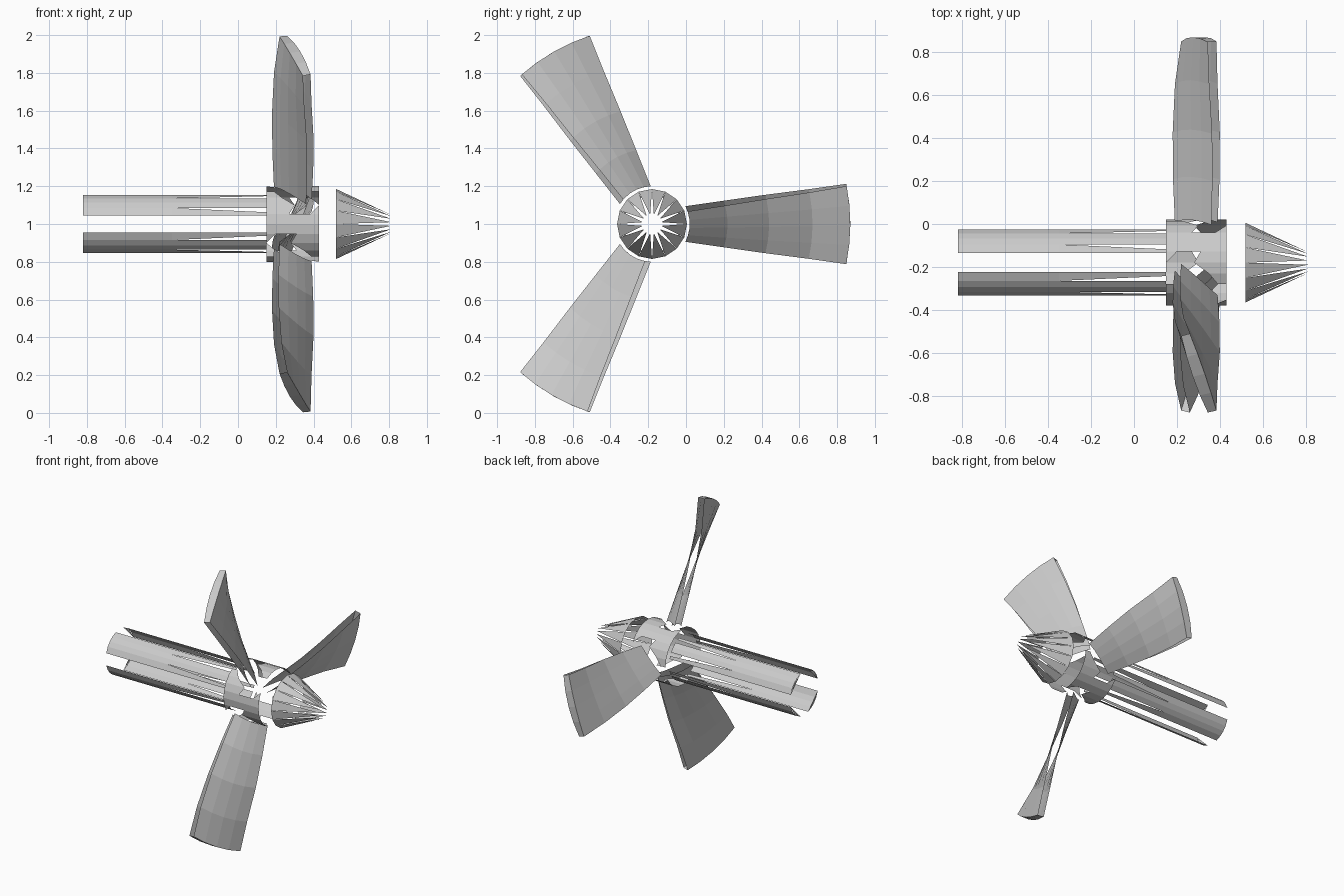
import bpy
from math import cos, sin, radians, degrees, hypot

if "Cube" in bpy.data.objects:
    bpy.data.objects.remove(bpy.data.objects["Cube"])

YC, ZC = -0.18, 1.0          # axis of rotation, parallel to x


def polar(x, r, deg):
    a = radians(deg)
    return (x, YC + r * cos(a), ZC + r * sin(a))


def make(name, polys):
    """Build a mesh object from a list of polygons given as point lists."""
    verts, index, faces = [], {}, []
    for poly in polys:
        face = []
        for p in poly:
            key = tuple(round(c, 5) for c in p)
            if key not in index:
                index[key] = len(verts)
                verts.append(key)
            face.append(index[key])
        faces.append(face)
    mesh = bpy.data.meshes.new(name)
    mesh.from_pydata(verts, [], faces)
    mesh.update()
    ob = bpy.data.objects.new(name, mesh)
    bpy.context.collection.objects.link(ob)
    return ob


# Shaft: four open strips with tapered slits and small end teeth
X0, XM, X1, R = -0.82, -0.35, 0.15, 0.16
polys = []
for q in range(4):
    b = q * 90
    for lo, hi in ((32, 45), (45, 58)):
        polys.append([polar(X0, R, b + lo), polar(X1, R, b + lo),
                      polar(X1, R, b + hi), polar(X0, R, b + hi)])
    for edge, inner, slit in ((16, 32, 23), (74, 58, 67)):
        polys.append([polar(X0, R, b + edge), polar(XM, R, b + edge),
                      polar(XM, R, b + inner), polar(X0, R, b + inner)])
        polys.append([polar(XM, R, b + edge), polar(X1, R, b + edge),
                      polar(X1, R, b + slit), polar(XM, R, b + inner)])
    polys.append([polar(X0, R, b + 16), polar(X0, R, b + 45), polar(X0, R, b + 74)])
make("shaft", polys)

# Hub: open collar, solid between blades and cut away diagonally at each root
H0, H1, HR = 0.15, 0.43, 0.2
polys = []
for k in range(3):
    b = k * 120
    for lo, hi in ((45, 60), (60, 75)):
        polys.append([polar(H0, HR, b + lo), polar(H1, HR, b + lo),
                      polar(H1, HR, b + hi), polar(H0, HR, b + hi)])
    for s in (1, -1):
        def px(x, a):
            return polar(x if s > 0 else H0 + H1 - x, HR, b + s * a)
        polys.append([px(H0, 45), px(0.27, 45), px(0.30, 30), px(H0, 30)])
        polys.append([px(H0, 30), px(0.30, 30), px(0.23, 15), px(H0, 15)])
        polys.append([px(H0, 15), px(0.23, 15), px(0.19, 0), px(H0, 0)])
        polys.append([px(H1, 45), px(H1, 30), px(0.38, 45)])
make("hub", polys)

# Nose cone: ring of long triangular spikes
N = 16
make("nose_cone", [[polar(0.52, 0.185, i * 360 / N), polar(0.52, 0.185, (i + 1) * 360 / N),
                    polar(0.81, 0.05, (i + 0.5) * 360 / N)] for i in range(N)])

# Blades: two twisted skins with open edges, joined at the tip
# stations: radius, half chord around the axis, half chord along x
STATIONS = [(0.20, 0.083, 0.085), (0.40, 0.112, 0.092), (0.62, 0.145, 0.092),
            (0.85, 0.177, 0.080), (1.05, 0.208, 0.062)]
ACROSS = (-1, -0.5, 0, 0.5, 1)


def blade_point(base, station, u, side):
    r, t, dx = station
    length = hypot(t, dx)
    thick = side * (0.029 - 0.008 * u * u)
    x = (0.29 if r < 0.9 else 0.302) + u * dx + thick * t / length
    tang = u * t - thick * dx / length
    return polar(x, r, base + degrees(tang / r))


for k in range(3):
    base, polys = k * 120, []
    for u0, u1 in zip(ACROSS, ACROSS[1:]):
        for side in (1, -1):
            for s0, s1 in zip(STATIONS, STATIONS[1:]):
                quad = [blade_point(base, s0, u0, side), blade_point(base, s1, u0, side),
                        blade_point(base, s1, u1, side), blade_point(base, s0, u1, side)]
                polys.append(quad if side < 0 else quad[::-1])
        tip = STATIONS[-1]
        polys.append([blade_point(base, tip, u0, 1), blade_point(base, tip, u1, 1),
                      blade_point(base, tip, u1, -1), blade_point(base, tip, u0, -1)])
    make("blade_%d" % (k + 1), polys)
